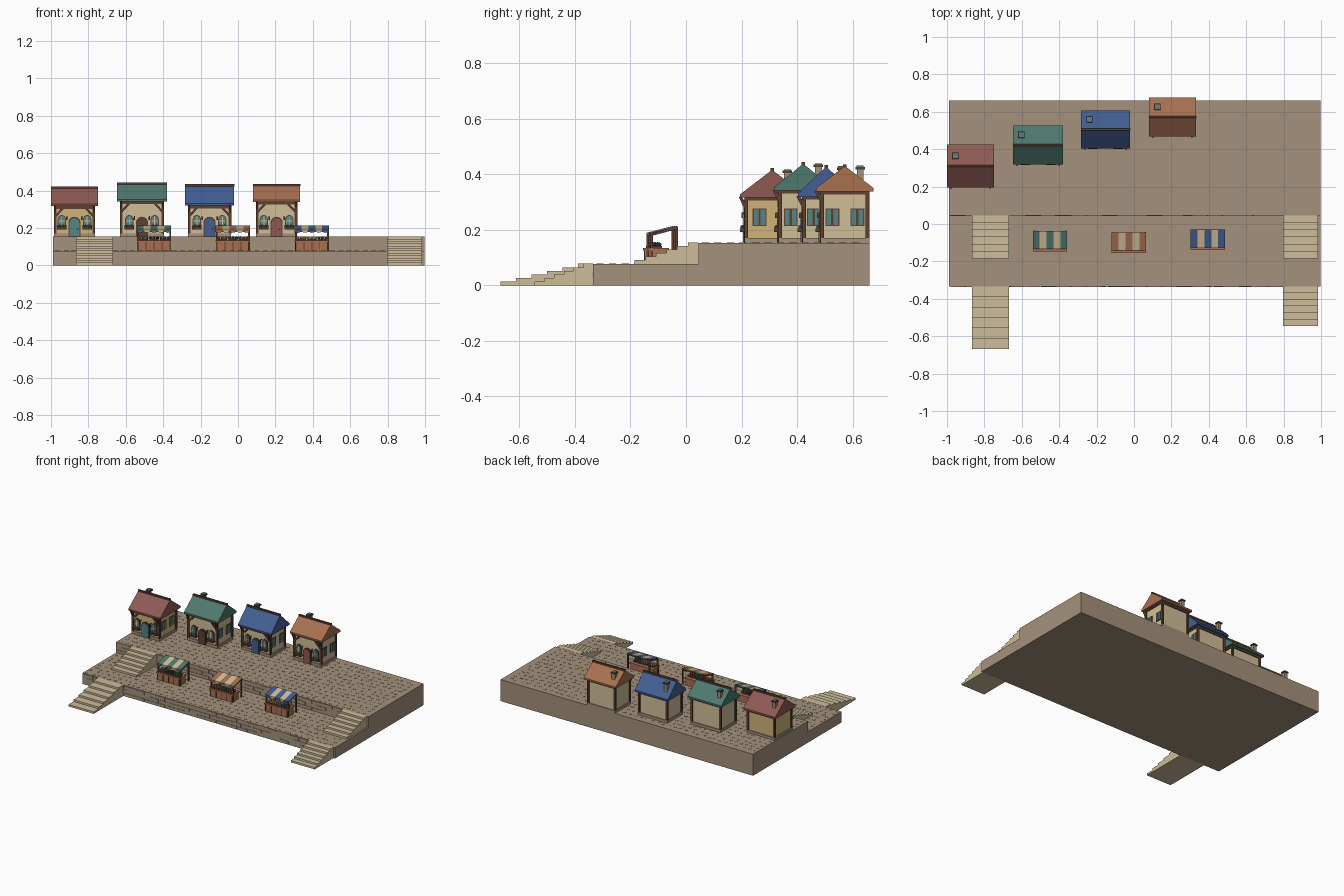
import bpy, bmesh, math, random
from mathutils import Vector, Matrix

random.seed(4)
if "Cube" in bpy.data.objects:
    bpy.data.objects.remove(bpy.data.objects["Cube"])


def linear(c):
    c /= 255
    return c / 12.92 if c <= 0.04045 else ((c + 0.055) / 1.055) ** 2.4


def make_material(name, *rgb):
    m = bpy.data.materials.new(name)
    colour = tuple(linear(c) for c in rgb) + (1,)
    m.diffuse_color = colour
    m.use_nodes = True
    m.node_tree.nodes["Principled BSDF"].inputs["Base Color"].default_value = colour
    return m


STONE = make_material("stone", 164, 145, 124)
STEP = make_material("pale_stone", 204, 188, 154)
RED = make_material("red_tile", 142, 90, 84)
GREEN = make_material("green_tile", 78, 120, 110)
BLUE = make_material("blue_tile", 66, 94, 146)
ORANGE = make_material("orange_tile", 168, 112, 80)
CREAM = make_material("cream_plaster", 208, 190, 152)
YELLOW = make_material("yellow_plaster", 208, 180, 120)
TIMBER = make_material("timber", 94, 64, 50)
GLASS = make_material("teal_glass", 84, 134, 132)


class Part:
    """Collects simple solids and turns them into one object."""

    def __init__(self, name, *mats):
        self.name, self.mats, self.bm = name, mats, bmesh.new()

    def box(self, x0, x1, y0, y1, z0, z1):
        m = Matrix.Translation(((x0 + x1) / 2, (y0 + y1) / 2, (z0 + z1) / 2))
        m = m @ Matrix.Diagonal((x1 - x0, y1 - y0, z1 - z0, 1))
        bmesh.ops.create_cube(self.bm, size=1, matrix=m)
        return self

    def block(self, x, y, z, w, d, h):
        return self.box(x - w / 2, x + w / 2, y - d / 2, y + d / 2, z, z + h)

    def beam(self, a, b, t):
        a, b = Vector(a), Vector(b)
        turn = (b - a).to_track_quat('Z', 'X').to_matrix().to_4x4()
        m = Matrix.Translation((a + b) / 2) @ turn @ Matrix.Diagonal((t, t, (b - a).length, 1))
        bmesh.ops.create_cube(self.bm, size=1, matrix=m)
        return self

    def prism(self, points, axis, a, b):
        place = (lambda p, t: (t, p[0], p[1])) if axis == 'x' else (lambda p, t: (p[0], t, p[1]))
        ends = [[self.bm.verts.new(place(p, t)) for p in points] for t in (a, b)]
        self.bm.faces.new(ends[0])
        self.bm.faces.new(ends[1][::-1])
        n = len(points)
        for i in range(n):
            j = (i + 1) % n
            self.bm.faces.new((ends[0][j], ends[0][i], ends[1][i], ends[1][j]))
        return self

    def ball(self, x, y, z, r):
        bmesh.ops.create_icosphere(self.bm, subdivisions=1, radius=r, matrix=Matrix.Translation((x, y, z)))
        return self

    def done(self, rule=None):
        bmesh.ops.recalc_face_normals(self.bm, faces=self.bm.faces)
        if rule:
            for f in self.bm.faces:
                f.material_index = rule(f.calc_center_median())
        mesh = bpy.data.meshes.new(self.name)
        self.bm.to_mesh(mesh)
        self.bm.free()
        for m in self.mats:
            mesh.materials.append(m)
        ob = bpy.data.objects.new(self.name, mesh)
        bpy.context.scene.collection.objects.link(ob)
        return ob


def arch(x, z, w, h):
    """Outline with a half-round top."""
    r = w / 2
    curve = [(x + r * math.cos(math.pi * i / 8), z + h - r + r * math.sin(math.pi * i / 8)) for i in range(9)]
    return [(x - r, z), (x + r, z)] + curve


# Two terraces
LOW, HIGH, FRONT, MID, BACK = 0.077, 0.153, -0.334, 0.045, 0.66
LEFT, RIGHT = -0.99, 0.997
Part("terraces", STONE).prism(
    [(FRONT, 0), (BACK, 0), (BACK, HIGH), (MID, HIGH), (MID, LOW), (FRONT, LOW)], 'x', LEFT, RIGHT).done()

# Low cobbles on the ground, and courses of stone on the two front walls
cobbles = Part("cobbles", STONE)
for y0, y1, z in ((FRONT, MID, LOW), (MID, BACK, HIGH)):
    for i in range(44):
        for j in range(int((y1 - y0) / 0.045)):
            x = LEFT + 0.025 + i * 0.0445 + random.uniform(-0.008, 0.008)
            y = y0 + 0.025 + j * 0.045 + random.uniform(-0.008, 0.008)
            cobbles.block(x, y, z - 0.002, random.uniform(0.012, 0.02), 0.012, 0.0035)
cobbles.done()
bricks = Part("wall_stones", STONE)
for y, z in ((FRONT, 0), (MID, LOW)):
    for row in range(3):
        for i in range(24):
            if random.random() < 0.75:
                x = LEFT + 0.045 + i * 0.081 + 0.03 * (row % 2)
                bricks.block(x, y, z + 0.002 + row * 0.025, 0.074, 0.006, 0.021)
bricks.done()


# Four flights of steps
def stairs(name, x0, x1, y_low, y_high, base, top, count=6):
    flight = Part(name, STEP)
    for i in range(count):
        y = y_low + (y_high - y_low) * i / count
        z = base + (top - base) * (i + 1) / count
        flight.box(x0, x1, y, y_high, base, z + 0.001)
    flight.done()


stairs("lower_stairs_right", -0.866, -0.668, -0.668, FRONT, 0, LOW)
stairs("lower_stairs_left", 0.797, 0.985, -0.545, FRONT, 0, LOW)
stairs("upper_stairs_right", -0.866, -0.668, -0.185, MID, LOW, HIGH)
stairs("upper_stairs_left", 0.797, 0.985, -0.185, MID, LOW, HIGH)


def house(name, x, y, half_w, half_d, eave, ridge, roof, wall, door):
    w, d = half_w - 0.022, half_d - 0.022
    front = y - d
    Part(name + "_foundation", STONE).block(x, y, HIGH, 2 * w + 0.012, 2 * d + 0.012, 0.018).done()
    Part(name + "_walls", wall).block(x, y, HIGH, 2 * w, 2 * d, eave - HIGH + 0.005).done()
    Part(name + "_roof", roof).prism(
        [(y - half_d, eave - 0.004), (y + half_d, eave - 0.004), (y + half_d, eave + 0.008),
         (y, ridge - 0.004), (y - half_d, eave + 0.008)], 'x', x - half_w, x + half_w).done()
    # Timber frame
    frame = Part(name + "_timber", TIMBER)
    frame.block(x, y, ridge - 0.01, 2 * half_w + 0.002, 0.012, 0.012)
    for s in (-1, 1):
        for t in (-1, 1):
            frame.block(x + s * w, y + t * d, HIGH + 0.018, 0.014, 0.014, eave - HIGH - 0.018)
        frame.block(x, y + s * d, eave - 0.018, 2 * w, 0.012, 0.016)
        frame.block(x + s * w, y, eave - 0.014, 0.01, 2 * d, 0.012)
        frame.beam((x + s * w, front - 0.004, eave - 0.06), (x + s * (w - 0.042), front - 0.004, eave - 0.015), 0.011)
        frame.beam((x + s * w, front, eave - 0.045), (x + s * w, front - 0.022, eave), 0.011)
    # Door and window surrounds
    frame.prism(arch(x, HIGH, 0.066, 0.107), 'y', front - 0.008, front)
    panes = Part(name + "_windows", GLASS)
    bars = Part(name + "_window_bars", CREAM)
    flowers = Part(name + "_flowers", GREEN, RED)
    for s in (-1, 1):
        wx = x + s * 0.068
        frame.prism(arch(wx, 0.207, 0.044, 0.062), 'y', front - 0.006, front)
        panes.prism(arch(wx, 0.212, 0.034, 0.052), 'y', front - 0.009, front)
        bars.block(wx, front - 0.01, 0.212, 0.005, 0.003, 0.05)
        bars.block(wx, front - 0.01, 0.235, 0.034, 0.003, 0.005)
        frame.block(wx, front - 0.012, 0.192, 0.052, 0.022, 0.013)
        for i in range(5):
            flowers.ball(wx + (i - 2) * 0.01, front - 0.014, 0.208 + 0.003 * (i % 2), 0.007)
        # Lantern beside the door
        frame.block(x + s * 0.04, front - 0.008, 0.258, 0.005, 0.018, 0.005)
        frame.block(x + s * 0.04, front - 0.014, 0.242, 0.008, 0.008, 0.016)
        # Pair of panes on the side wall
        wy = y + s * 0.045
        frame.block(x + w, wy, 0.213, 0.008, 0.05, 0.064)
        for t in (-1, 1):
            panes.block(x + w + 0.002, wy + t * 0.0125, 0.217, 0.008, 0.017, 0.056)
    frame.done()
    panes.done()
    bars.done()
    flowers.done(lambda c: int((c.x * 100) % 2))
    Part(name + "_door", door).prism(arch(x, HIGH + 0.004, 0.052, 0.095), 'y', front - 0.012, front).done()
    Part(name + "_door_knob", YELLOW).ball(x + 0.016, front - 0.013, 0.195, 0.004).done()
    # Chimney on the rear slope
    cx, cy = x - half_w + 0.045, y + 0.055
    Part(name + "_chimney", STONE).block(cx, cy, eave, 0.024, 0.024, ridge - eave - 0.012).done()
    Part(name + "_chimney_cap", TIMBER).block(cx, cy, ridge - 0.016, 0.034, 0.034, 0.009).done()
    Part(name + "_chimney_pot", GLASS).block(cx, cy, ridge - 0.008, 0.026, 0.026, 0.005).done()


house("red_house", -0.8745, 0.31, 0.1255, 0.115, 0.32, 0.42, RED, YELLOW, GLASS)
house("green_house", -0.5135, 0.422, 0.1335, 0.105, 0.345, 0.442, GREEN, CREAM, TIMBER)
house("blue_house", -0.152, 0.505, 0.131, 0.102, 0.323, 0.432, BLUE, CREAM, BLUE)
house("orange_house", 0.206, 0.572, 0.126, 0.104, 0.342, 0.434, ORANGE, CREAM, RED)


def stall(name, x, y, cloth, goods):
    w, top = 0.092, 0.134
    # Counter with planks, lip and display crates
    counter = Part(name + "_counter", ORANGE).block(x, y - 0.022, LOW, 2 * w - 0.01, 0.066, top - LOW - 0.008)
    counter.block(x, y - 0.022, top - 0.008, 2 * w, 0.078, 0.008).done()
    trim = Part(name + "_frame", TIMBER)
    for i in range(5):
        trim.block(x + (i - 2) * 0.042, y - 0.056, LOW, 0.005, 0.004, top - LOW - 0.008)
    for s in (-1, 1):
        for py, h in ((-0.045, 0.182), (0.045, 0.206)):
            trim.block(x + s * (w - 0.006), y + py, LOW, 0.009, 0.009, h - LOW)
        trim.beam((x + s * (w - 0.006), y - 0.045, 0.182), (x + s * (w - 0.006), y + 0.045, 0.206), 0.007)
        trim.beam((x - w, y + s * 0.045, 0.194 + s * 0.012), (x + w, y + s * 0.045, 0.194 + s * 0.012), 0.007)
    for i in range(3):
        trim.block(x + (i - 1) * 0.056, y - 0.03, top, 0.048, 0.042, 0.008)
    trim.done()
    # Striped sloping awning with a rounded valance
    for colour, label, stripes in ((cloth, "_awning", (0, 2, 4)), (CREAM, "_awning_stripes", (1, 3))):
        awning = Part(name + label, colour)
        step = 2 * w / 5
        for i in stripes:
            a = x - w + i * step
            awning.prism([(y - 0.047, 0.186), (y + 0.047, 0.21), (y + 0.047, 0.214), (y - 0.047, 0.19)],
                         'x', a, a + step)
            r = step / 2
            flap = [(a + r + r * math.cos(math.pi * k / 6), 0.188 - 0.014 * math.sin(math.pi * k / 6))
                    for k in range(7)]
            awning.prism(flap, 'y', y - 0.049, y - 0.045)
        awning.done()
    # Wares
    wares = Part(name + "_wares", *goods)
    for i in range(9):
        for j in range(2):
            gx = x + (i - 4) * 0.019
            wares.ball(gx, y - 0.04 + j * 0.022, top + 0.013, random.uniform(0.007, 0.01))
    wares.done(lambda c: int((c.x - x + 0.0845) / 0.0565) % len(goods))


stall("green_stall", -0.449, -0.085, GREEN, (GLASS, TIMBER, GREEN))
stall("orange_stall", -0.027, -0.093, ORANGE, (ORANGE, GREEN, RED))
stall("blue_stall", 0.395, -0.078, BLUE, (YELLOW, CREAM, BLUE))
